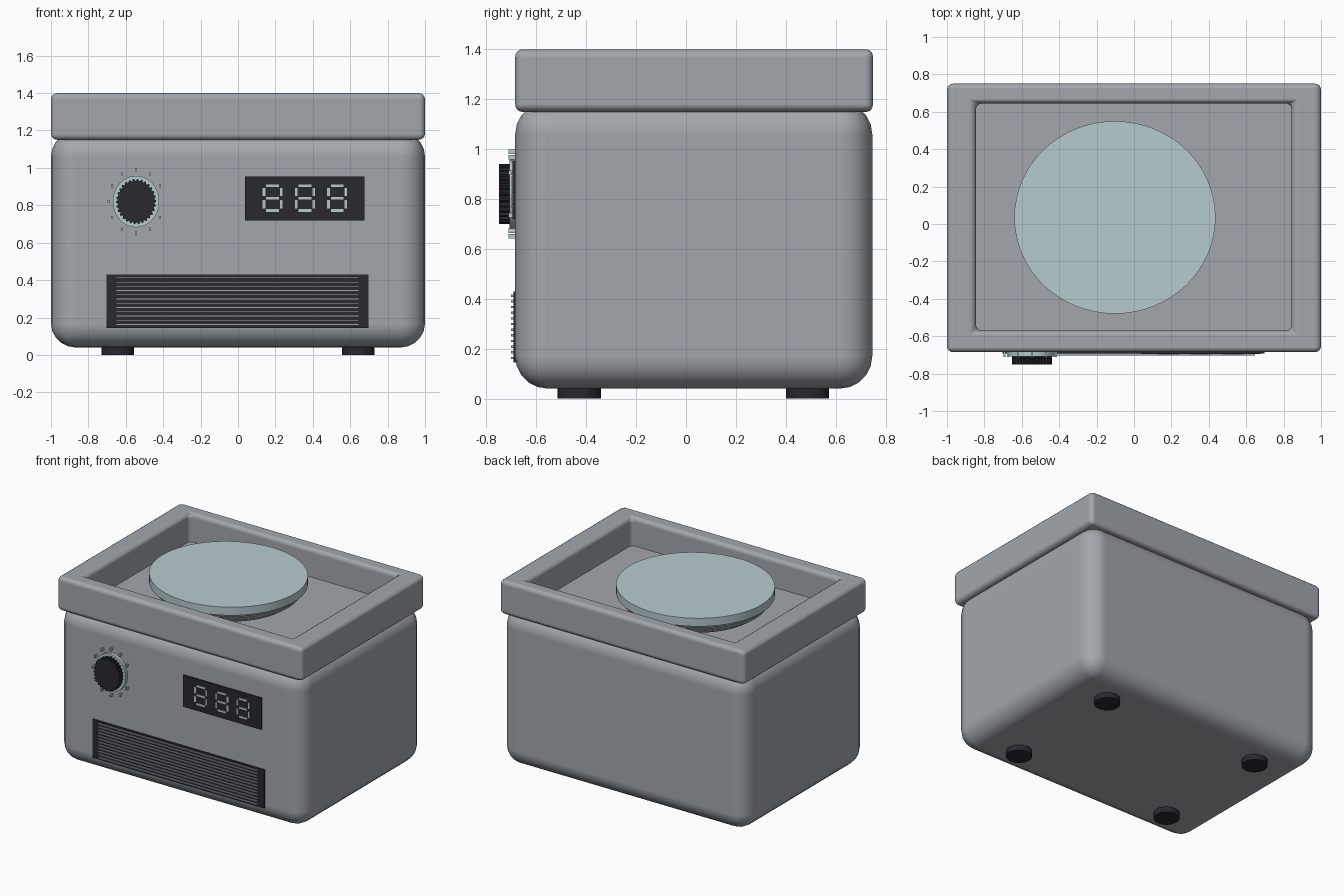
import bpy, bmesh, math
from mathutils import Vector

if "Cube" in bpy.data.objects:
    bpy.data.objects.remove(bpy.data.objects["Cube"])


def material(name, rgb):
    m = bpy.data.materials.new(name)
    m.diffuse_color = (*rgb, 1)
    m.use_nodes = True
    m.node_tree.nodes["Principled BSDF"].inputs["Base Color"].default_value = m.diffuse_color
    return m


GREY = material("casing grey", (0.36, 0.39, 0.42))
PALE = material("pale blue grey", (0.47, 0.60, 0.63))
DARK = material("near black", (0.022, 0.021, 0.028))


def finish(name, bm, mat, bevel=0, segments=4, smooth=True):
    bmesh.ops.recalc_face_normals(bm, faces=bm.faces)
    me = bpy.data.meshes.new(name)
    bm.to_mesh(me)
    bm.free()
    me.materials.append(mat)
    ob = bpy.data.objects.new(name, me)
    bpy.context.collection.objects.link(ob)
    if smooth:
        bpy.ops.object.select_all(action='DESELECT')
        bpy.context.view_layer.objects.active = ob
        ob.select_set(True)
        bpy.ops.object.shade_smooth_by_angle(angle=math.radians(40))
    if bevel:
        mod = ob.modifiers.new("round edges", 'BEVEL')
        mod.width, mod.segments = bevel, segments
        mod.limit_method = 'ANGLE'
        mod.use_clamp_overlap = True
        mod.harden_normals = True
    return ob


def add_box(bm, x0, x1, y0, y1, z0, z1):
    vs = bmesh.ops.create_cube(bm, size=1)["verts"]
    for v in vs:
        v.co = Vector(((x0, x1)[v.co.x > 0], (y0, y1)[v.co.y > 0], (z0, z1)[v.co.z > 0]))
    return vs


def box(name, dims, mat, **kw):
    bm = bmesh.new()
    add_box(bm, *dims)
    return finish(name, bm, mat, **kw)


def lathe(name, centre, profile, mat, squash=1.0, n=64):
    """Stack of (radius, z) rings around a vertical axis, capped at both ends."""
    bm = bmesh.new()
    rings = []
    for r, z in profile:
        rings.append([bm.verts.new((centre[0] + r * math.cos(2 * math.pi * i / n),
                                    centre[1] + r * squash * math.sin(2 * math.pi * i / n), z))
                      for i in range(n)])
    for a, b in zip(rings, rings[1:]):
        for i in range(n):
            bm.faces.new((a[i], a[(i + 1) % n], b[(i + 1) % n], b[i]))
    bm.faces.new(rings[0])
    bm.faces.new(rings[-1])
    return finish(name, bm, mat)


def front_prism(name, outline, y0, y1, mat, smooth=True):
    """Extrude an (x, z) outline along y."""
    bm = bmesh.new()
    a = [bm.verts.new((x, y0, z)) for x, z in outline]
    b = [bm.verts.new((x, y1, z)) for x, z in outline]
    n = len(a)
    for i in range(n):
        bm.faces.new((a[i], a[(i + 1) % n], b[(i + 1) % n], b[i]))
    bm.faces.new(a)
    bm.faces.new(b)
    return finish(name, bm, mat, smooth=smooth)


# Casing
FRONT, BACK = -0.685, 0.747
box("body", (-1, 1, FRONT, BACK, 0.04, 1.19), GREY, bevel=0.13, segments=5)
box("tray_floor", (-0.9, 0.9, -0.6, 0.67, 1.16, 1.192), GREY, smooth=False)

# Raised rim: outer rectangle with a rectangular hole
bm = bmesh.new()
outer = [(-1, FRONT), (1, FRONT), (1, BACK + 0.003), (-1, BACK + 0.003)]
inner = [(-0.845, -0.57), (0.842, -0.57), (0.842, 0.645), (-0.845, 0.645)]
loops = [[bm.verts.new((x, y, z)) for x, y in pts]
         for pts, z in ((outer, 1.15), (outer, 1.4), (inner, 1.4), (inner, 1.15))]
for k in range(4):
    a, b = loops[k], loops[(k + 1) % 4]
    for i in range(4):
        bm.faces.new((a[i], a[(i + 1) % 4], b[(i + 1) % 4], b[i]))
finish("rim", bm, GREY, bevel=0.032, segments=4)

# Weighing plate on its bowl-shaped support
PC = (-0.102, 0.035)
lathe("plate_support", PC, [(0.30, 1.185), (0.37, 1.20), (0.44, 1.23), (0.49, 1.265),
                            (0.505, 1.29), (0.49, 1.295)], GREY, 0.957)
lathe("plate_neck", PC, [(0.48, 1.285), (0.48, 1.325)], DARK, 0.957)
lathe("plate_ring", PC, [(0.515, 1.30), (0.525, 1.315)], PALE, 0.957)
lathe("plate", PC, [(0.538, 1.32), (0.538, 1.38)], PALE, 0.957)

# Feet
for x in (-0.642, 0.642):
    for y in (-0.428, 0.487):
        lathe("foot", (x, y), [(0.087, 0), (0.087, 0.06)], DARK, n=32)

# Dial: pale ring, ridged knob and tick marks
KX, KZ = -0.545, 0.82


def oval(rx, rz, n):
    return [(KX + rx * math.cos(2 * math.pi * i / n), KZ + rz * math.sin(2 * math.pi * i / n))
            for i in range(n)]


front_prism("dial_ring", oval(0.124, 0.138, 48), -0.708, -0.68, PALE)
RIDGES = 30
ridged = []
for i in range(RIDGES * 4):
    t = 2 * math.pi * i / (RIDGES * 4)
    k = 1.0 if i % 4 < 2 else 0.92
    ridged.append((KX + 0.107 * k * math.cos(t), KZ + 0.121 * k * math.sin(t)))
front_prism("knob", ridged, -0.75, -0.70, DARK, smooth=False)

bm = bmesh.new()
for i in range(1, 12):
    t = math.radians(30 * i)
    x, z = KX + 0.148 * math.cos(t), KZ + 0.17 * math.sin(t)
    add_box(bm, x - 0.005, x + 0.005, -0.711, -0.684, z - 0.009, z + 0.009)
finish("dial_ticks", bm, PALE, smooth=False)

# Display with three seven-segment digits
box("display", (0.038, 0.677, -0.695, -0.68, 0.72, 0.953), DARK, smooth=False)
bm = bmesh.new()
W, H, T = 0.046, 0.066, 0.007
for cx in (0.185, 0.358, 0.53):
    for dz in (-H, 0, H):
        add_box(bm, cx - W + 0.012, cx + W - 0.012, -0.699, -0.694, 0.838 + dz - T, 0.838 + dz + T)
    for dx in (-W, W):
        for dz in (-H / 2, H / 2):
            add_box(bm, cx + dx - T, cx + dx + T, -0.699, -0.694,
                    0.838 + dz - H / 2 + 0.011, 0.838 + dz + H / 2 - 0.011)
finish("display_digits", bm, PALE, smooth=False)

# Vent with horizontal slats
box("vent_panel", (-0.702, 0.698, -0.692, -0.68, 0.145, 0.43), DARK, smooth=False)
bm = bmesh.new()
SLATS = 12
for i in range(SLATS):
    z = 0.163 + i * (0.412 - 0.163) / (SLATS - 1)
    add_box(bm, -0.652, 0.648, -0.702, -0.69, z - 0.0045, z + 0.0045)
finish("vent_slats", bm, GREY, smooth=False)
